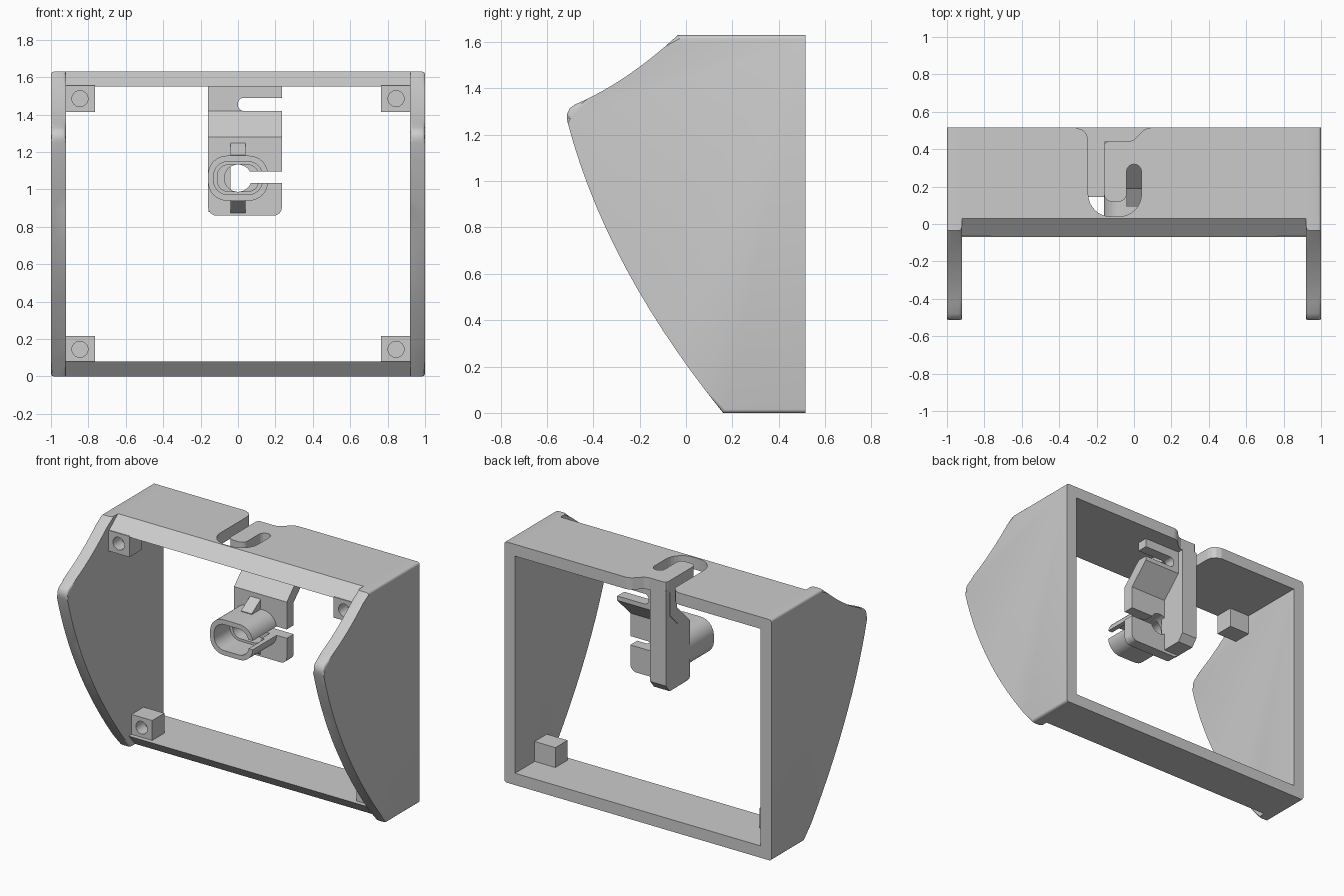
import bpy, bmesh
from math import cos, sin, radians

if "Cube" in bpy.data.objects:
    bpy.data.objects.remove(bpy.data.objects["Cube"])


def arc(cx, cy, r, a0, a1, n=8):
    return [(cx + r * cos(radians(a0 + (a1 - a0) * i / n)),
             cy + r * sin(radians(a0 + (a1 - a0) * i / n))) for i in range(n + 1)]


def rrect(x0, x1, y0, y1, r):
    return (arc(x1 - r, y1 - r, r, 0, 90) + arc(x0 + r, y1 - r, r, 90, 180)
            + arc(x0 + r, y0 + r, r, 180, 270) + arc(x1 - r, y0 + r, r, 270, 360))


def rect(x0, x1, y0, y1):
    return [(x0, y0), (x1, y0), (x1, y1), (x0, y1)]


def prism(name, pts, axis, a, b, edit=None):
    """Extrude a 2D outline along an axis from a to b."""
    place = {'X': lambda u, v, w: (w, u, v),
             'Y': lambda u, v, w: (u, w, v),
             'Z': lambda u, v, w: (u, v, w)}[axis]
    bm = bmesh.new()
    lo = [bm.verts.new(place(u, v, a)) for u, v in pts]
    hi = [bm.verts.new(place(u, v, b)) for u, v in pts]
    bm.faces.new(lo)
    bm.faces.new(hi)
    n = len(pts)
    for i in range(n):
        j = (i + 1) % n
        bm.faces.new((lo[i], lo[j], hi[j], hi[i]))
    if edit:
        edit(bm)
    bmesh.ops.recalc_face_normals(bm, faces=bm.faces)
    me = bpy.data.meshes.new(name)
    bm.to_mesh(me)
    bm.free()
    ob = bpy.data.objects.new(name, me)
    bpy.context.collection.objects.link(ob)
    return ob


def cut(ob, cutters):
    """Subtract cutters, bake the result and delete the cutters."""
    for c in cutters:
        c.hide_render = True
        m = ob.modifiers.new("cut", 'BOOLEAN')
        m.operation, m.solver, m.object = 'DIFFERENCE', 'EXACT', c
    bpy.context.view_layer.update()
    dg = bpy.context.evaluated_depsgraph_get()
    me = bpy.data.meshes.new_from_object(ob.evaluated_get(dg))
    ob.modifiers.clear()
    ob.data = me
    for c in cutters:
        bpy.data.objects.remove(c)
    return ob


def smooth(ob):
    bpy.ops.object.select_all(action='DESELECT')
    bpy.context.view_layer.objects.active = ob
    ob.select_set(True)
    bpy.ops.object.shade_smooth_by_angle(angle=radians(30))


# Side cheeks: concave upper edge, rounded nose, bowed lower edge
upper = []
for i in range(9):
    t = i / 8
    upper.append((-0.035 - 0.445 * t, 1.63 - 0.3 * t - 0.11 * t * (1 - t)))
nose = [(-0.502, 1.313), (-0.513, 1.29), (-0.514, 1.27)]
lower = []
for i in range(15):
    t = 1 - i / 14
    lower.append((0.16 - 0.67 * t - 0.34 * t * (1 - t), 1.25 * t))
cheek = [(0.515, 0), (0.515, 1.63)] + upper + nose + lower

for side, s in (("left", -1), ("right", 1)):
    def soften(bm):
        edges = []
        for e in bm.edges:
            v, w = e.verts
            if abs(v.co.x - w.co.x) > 0.01 or min(v.co.y, w.co.y) > 0.5:
                continue
            outer = abs(v.co.x) > 0.96
            front = max(v.co.y, w.co.y) < 0.5
            if outer or front:
                edges.append(e)
        bmesh.ops.bevel(bm, geom=edges, offset=0.016, segments=3,
                        profile=0.5, affect='EDGES')
    smooth(prism(side + "_cheek", cheek, 'X', s * 0.92, s * 1.0, soften))


# Top panel with the hooked slot open to the back edge
def slant_front(bm):
    for v in bm.verts:
        if v.co.y < 0.035 and v.co.z < 1.6:
            v.co.y = -0.07


top = ([(-0.925, 0.515), (-0.31, 0.515), (-0.275, 0.503), (-0.253, 0.48), (-0.245, 0.45)]
       + arc(-0.125, 0.16, 0.12, 180, 270) + arc(-0.08, 0.16, 0.12, 270, 360)
       + arc(0, 0.28, 0.04, 0, 180)
       + arc(-0.08, 0.16, 0.04, 0, -90, 5) + arc(-0.12, 0.16, 0.04, 270, 180, 5)
       + [(-0.16, 0.42), (-0.154, 0.434), (-0.14, 0.44), (-0.03, 0.44), (0, 0.45),
          (0.05, 0.5), (0.07, 0.511), (0.09, 0.515),
          (0.925, 0.515), (0.925, 0.03), (-0.925, 0.03)])
prism("top_panel", top, 'Z', 1.55, 1.63, slant_front)

# Bottom panel
prism("bottom_panel", [(0.515, 0), (0.515, 0.08), (0.145, 0.08), (0.215, 0)],
      'X', -0.925, 0.925)

# Corner screw blocks with blind holes
for s in (-1, 1):
    for label, z0, z1, y0 in (("upper", 1.415, 1.555, -0.07), ("lower", 0.075, 0.215, 0.175)):
        xa, xb = sorted((s * 0.765, s * 0.925))
        block = prism(label + "_screw_block", rect(xa, xb, z0, z1), 'Y', y0, y0 + 0.13)
        hole = prism("hole", arc(s * 0.845, (z0 + z1) / 2, 0.043, 0, 345, 23),
                     'Y', y0 - 0.05, y0 + 0.09)
        smooth(cut(block, [hole]))


# Hanging bracket plate
def round_feet(bm):
    edges = [e for e in bm.edges if max(v.co.z for v in e.verts) < 0.861
             and abs(e.verts[0].co.y - e.verts[1].co.y) > 0.02]
    bmesh.ops.bevel(bm, geom=edges, offset=0.045, segments=6, profile=0.5, affect='EDGES')


def side_slot():
    return prism("slot", rect(0.04, 0.4, 1.035, 1.095), 'Y', -0.3, 0.6)


def bore():
    return prism("bore", arc(0, 1.06, 0.073, 0, 348.75, 31), 'Y', 0.1, 0.6)


plate = prism("bracket_plate",
              [(0.186, 0.86), (0.186, 1.28), (0.326, 1.42), (0.326, 1.56),
               (0.40, 1.56), (0.40, 1.39), (0.26, 1.25), (0.26, 0.86)],
              'X', -0.16, 0.235, round_feet)
cut(plate, [side_slot(), bore(),
            prism("notch", rrect(0, 0.4, 1.42, 1.49, 0.03), 'Y', 0.1, 0.6)])
smooth(plate)

# Spine behind the plate, hanging from the tongue of the top panel
prism("bracket_spine", [(0.23, 0.88), (0.40, 0.88), (0.44, 0.93), (0.44, 1.57),
                        (0.37, 1.57), (0.37, 1.40), (0.23, 1.26)], 'X', -0.158, -0.04)

# Oval socket tube with a stepped recess
tube = prism("socket_tube", rrect(-0.16, 0.16, 0.94, 1.18, 0.1), 'Y', -0.07, 0.2)
cut(tube, [prism("mouth", rrect(-0.13, 0.13, 0.972, 1.148, 0.075), 'Y', -0.2, 0.1),
           prism("well", rrect(-0.11, 0.11, 0.988, 1.132, 0.06), 'Y', -0.2, 0.186),
           side_slot(), bore()])
smooth(tube)

# Triangular ribs bracing the tube
for label, s in (("upper", 1), ("lower", -1)):
    prism(label + "_rib", [(0.09, 1.06 + s * 0.11), (0.09, 1.06 + s * 0.125),
                           (0.19, 1.06 + s * 0.19), (0.19, 1.06 + s * 0.11)],
          'X', -0.04, 0.04)
